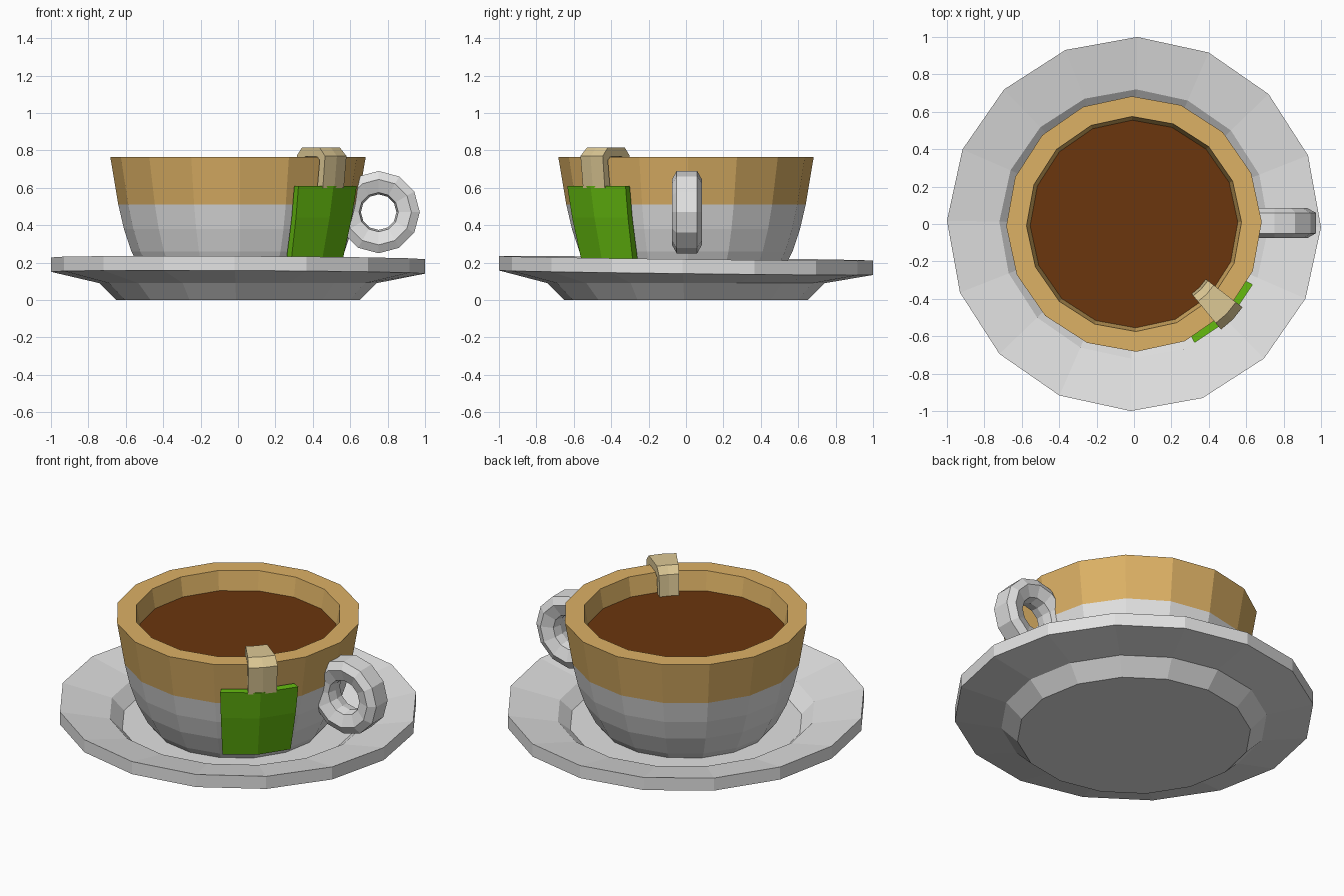
import bpy, bmesh, math

if "Cube" in bpy.data.objects:
    bpy.data.objects.remove(bpy.data.objects["Cube"])


def material(name, rgb):
    m = bpy.data.materials.new(name)
    m.diffuse_color = (*rgb, 1)
    m.use_nodes = True
    m.node_tree.nodes["Principled BSDF"].inputs["Base Color"].default_value = m.diffuse_color
    return m


white = material("white_ceramic", (0.76, 0.76, 0.76))
tan = material("tan_glaze", (0.72, 0.44, 0.13))
brown = material("brown_tea", (0.145, 0.037, 0.004))
green = material("green_paper", (0.13, 0.50, 0.005))
cream = material("cream_string", (0.72, 0.58, 0.30))


def finish(name, bm, mats):
    bmesh.ops.recalc_face_normals(bm, faces=bm.faces[:])
    me = bpy.data.meshes.new(name)
    bm.to_mesh(me)
    bm.free()
    for m in mats:
        me.materials.append(m)
    ob = bpy.data.objects.new(name, me)
    bpy.context.collection.objects.link(ob)
    return ob


def lathe(name, profile, mats, sides=16, turn=0.0):
    """Spin (radius, z) points round z; radius 0 ends become flat caps."""
    bm = bmesh.new()
    rings = []
    for r, z in profile:
        rings.append([bm.verts.new((r * math.cos(a), r * math.sin(a), z))
                      for a in (2 * math.pi * i / sides + math.radians(turn)
                                for i in range(sides))])
    for a, b in zip(rings, rings[1:]):
        for i in range(sides):
            j = (i + 1) % sides
            bm.faces.new((a[i], a[j], b[j], b[i]))
    bm.faces.new(rings[0])
    bm.faces.new(rings[-1])
    return finish(name, bm, mats)


def bent_strip(name, section, columns, mat):
    """Sweep a closed (radius, z) section through (angle, radius scale) columns."""
    bm = bmesh.new()
    cols = []
    for deg, s in columns:
        a = math.radians(deg)
        cols.append([bm.verts.new((r * s * math.cos(a), r * s * math.sin(a), z))
                     for r, z in section])
    n = len(section)
    for a, b in zip(cols, cols[1:]):
        for i in range(n):
            j = (i + 1) % n
            bm.faces.new((a[i], a[j], b[j], b[i]))
    bm.faces.new(cols[0])
    bm.faces.new(cols[-1])
    return finish(name, bm, [mat])


# Saucer, with its slightly tilted rim
saucer = lathe("saucer", [(0.65, 0), (0.74, 0.09), (1.0, 0.146), (1.0, 0.223),
                          (0.72, 0.165), (0.65, 0.10)], [white], turn=-1)
for v in saucer.data.vertices:
    if v.co.z > 0.12:
        v.co.z -= 0.012 * v.co.y + 0.005 * v.co.x

# Cup, tan above the glaze line and white below
cup = lathe("cup", [(0.47, 0.09), (0.51, 0.14), (0.57, 0.26), (0.61, 0.38),
                    (0.64, 0.51), (0.683, 0.765), (0.575, 0.765),
                    (0.55, 0.62), (0.45, 0.20)], [white, tan], turn=1)
for p in cup.data.polygons:
    p.material_index = 1 if p.center.z > 0.53 else 0

# Tea surface
lathe("tea", [(0.55, 0.62), (0.558, 0.65)], [brown], turn=1)

# Ring handle: torus around the y axis with a hexagon-like section
bm = bmesh.new()
section = [(0.22, -0.055), (0.22, 0.055), (0.175, 0.08), (0.105, 0.055),
           (0.095, 0.0), (0.105, -0.055), (0.175, -0.08)]
rings = []
for i in range(12):
    a = math.pi * i / 6
    rings.append([bm.verts.new((0.752 + r * math.cos(a), 0.005 + y, 0.47 + r * math.sin(a)))
                  for r, y in section])
for i in range(12):
    a, b = rings[i], rings[(i + 1) % 12]
    for k in range(len(section)):
        m = (k + 1) % len(section)
        bm.faces.new((a[k], a[m], b[m], b[k]))
finish("handle", bm, [white])

# Paper tag bent round one corner of the cup
bent_strip("tea_tag", [(0.63, 0.19), (0.692, 0.44), (0.722, 0.61),
                       (0.672, 0.61), (0.64, 0.44), (0.57, 0.19)],
           [(-63, 0.987), (-45, 1.0), (-27, 0.987)], green)

# String looped over the rim from the tag into the tea
bent_strip("tea_string", [(0.717, 0.60), (0.735, 0.77), (0.69, 0.815),
                          (0.54, 0.815), (0.50, 0.775), (0.485, 0.63),
                          (0.525, 0.63), (0.54, 0.75), (0.57, 0.768),
                          (0.66, 0.768), (0.69, 0.75), (0.67, 0.60)],
           [(-50.5, 0.995), (-44, 1.0), (-37.5, 0.995)], cream)
